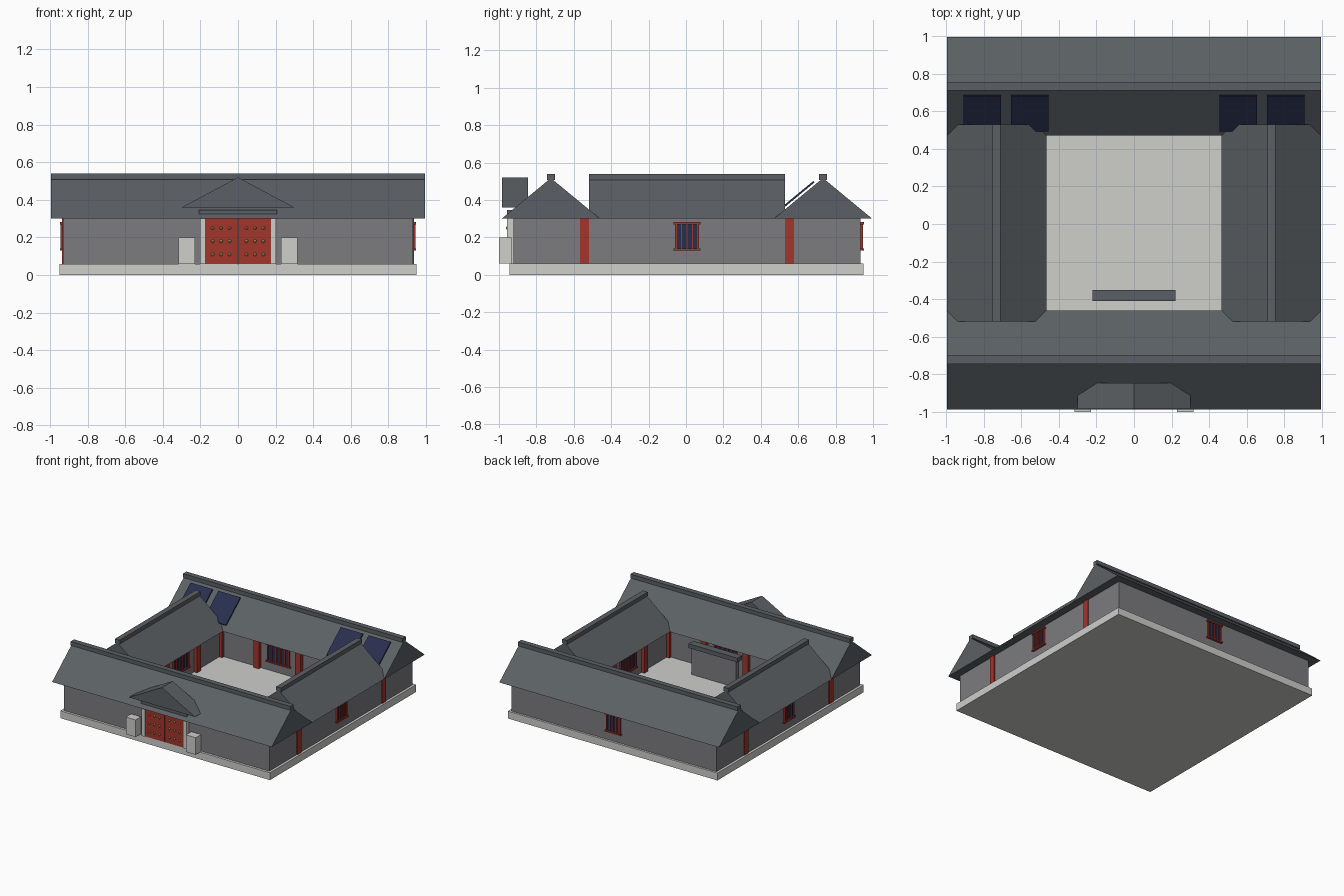
import bpy, bmesh, math
from mathutils import Matrix

if "Cube" in bpy.data.objects:
    bpy.data.objects.remove(bpy.data.objects["Cube"])

YC = 0.005  # centre line of the courtyard plan


def material(name, rgb):
    m = bpy.data.materials.new(name)
    m.diffuse_color = (*rgb, 1)
    m.use_nodes = True
    m.node_tree.nodes["Principled BSDF"].inputs["Base Color"].default_value = m.diffuse_color
    return m


ROOF = material("slate_roof", (0.105, 0.118, 0.128))
WALL = material("grey_brick", (0.20, 0.197, 0.21))
STONE = material("pale_stone", (0.62, 0.62, 0.60))
RED = material("red_lacquer", (0.36, 0.035, 0.025))
NAVY = material("dark_blue_glass", (0.022, 0.028, 0.075))
GOLD = material("brass", (0.50, 0.38, 0.12))


def make(name, bm, mat):
    bmesh.ops.recalc_face_normals(bm, faces=bm.faces)
    me = bpy.data.meshes.new(name)
    bm.to_mesh(me)
    bm.free()
    me.materials.append(mat)
    ob = bpy.data.objects.new(name, me)
    bpy.context.collection.objects.link(ob)
    return ob


def box(name, x, y, z, mat):
    """Box from (min, max) pairs."""
    bm = bmesh.new()
    bmesh.ops.create_cube(bm, size=1)
    for v in bm.verts:
        v.co = [lo + (c + 0.5) * (hi - lo) for c, (lo, hi) in zip(v.co, (x, y, z))]
    return make(name, bm, mat)


def prism(name, centre, half, z0, z1, ends, along_x, mat):
    """Gabled prism with its ridge along x or y."""
    bm = bmesh.new()
    rings = []
    for e in ends:
        pts = [(centre - half, z0), (centre + half, z0), (centre, z1)]
        rings.append([bm.verts.new((e, p, z) if along_x else (p, e, z)) for p, z in pts])
    a, b = rings
    bm.faces.new(a)
    bm.faces.new(b)
    for i in range(3):
        j = (i + 1) % 3
        bm.faces.new((a[i], a[j], b[j], b[i]))
    return make(name, bm, mat)


def window(name, x, y, angle, width):
    """Latticed window on a wall; angle 0 faces -y."""
    w = width / 2
    parts = [box(name + "_pane", (-w + .01, w - .01), (-.006, .01), (.135, .275), NAVY)]
    for z in (.13, .27):
        parts.append(box(name + "_rail", (-w, w), (-.018, .01), (z, z + .011), RED))
    n = 5 if width < .2 else 6
    for i in range(n):
        c = (-w + .014) + i * (width - .028) / (n - 1)
        t = .005 if i in (0, n - 1) else .0035
        parts.append(box(name + "_bar", (c - t, c + t), (-.014, .01), (.13, .28), RED))
    for p in parts:
        p.data.transform(Matrix.Translation((x, y, 0)) @ Matrix.Rotation(angle, 4, 'Z'))


def post(x, y):
    box("post", (x - .025, x + .025), (y - .025, y + .025), (.06, .30), RED)


# Stone platform and courtyard floor
box("platform", (-.95, .95), (YC - .948, YC + .945), (0, .06), STONE)

# Front and back halls
for s, label in ((-1, "front"), (1, "back")):
    ys = sorted((YC + s * .928, YC + s * .527))
    box(label + "_hall_wall", (-.93, .93), ys, (.06, .302), WALL)
    c = YC + s * .7275
    prism(label + "_hall_roof", c, .263, .30, .517, (-.995, .995), True, ROOF)
    box(label + "_hall_ridge", (-.995, .995), (c - .022, c + .022), (.508, .54), ROOF)
    # courtyard side window and posts
    window(label + "_court_window", 0, YC + s * .527, 0 if s > 0 else math.pi, .22)
    for x in (-.19, .19):
        post(x, YC + s * .525)

# Side halls
for s, label in ((-1, "left"), (1, "right")):
    xs = sorted((s * .93, s * .527))
    box(label + "_hall_wall", xs, (YC - .53, YC + .53), (.06, .302), WALL)
    c = s * .731
    prism(label + "_hall_roof", c, .265, .30, .517, (YC - .523, YC + .523), False, ROOF)
    box(label + "_hall_ridge", (c - .022, c + .022), (YC - .523, YC + .523), (.508, .54), ROOF)
    window(label + "_outer_window", s * .93, YC, s * math.pi / 2, .145)
    window(label + "_court_window", s * .527, YC, -s * math.pi / 2, .22)
    for t in (-1, 1):
        post(s * .912, YC + t * .548)
        post(s * .525, YC + t * .53)
        post(s * .525, YC + t * .205)

# Window in the rear wall
window("rear_window", 0, YC + .928, math.pi, .145)

# Gate: doors, jambs, lintel, gable and guard stones
prism("gate_gable", 0, .30, .36, .52, (-.985, -.845), False, ROOF)
box("gate_lintel", (-.207, .207), (-.957, -.90), (.30, .346), ROOF)
for s in (-1, 1):
    box("gate_door", sorted((s * .0015, s * .175)), (-.95, -.91), (.06, .305), RED)
    box("gate_jamb", sorted((s * .175, s * .203)), (-.957, -.91), (.06, .305), STONE)
    box("guard_stone", sorted((s * .228, s * .317)), (-1, -.932), (.06, .20), STONE)
    for x in (.045, .09, .135):
        for z in (.11, .18, .25):
            bm = bmesh.new()
            bmesh.ops.create_uvsphere(bm, u_segments=8, v_segments=6, radius=.009)
            bmesh.ops.translate(bm, verts=bm.verts, vec=(s * x, -.954, z))
            make("door_stud", bm, GOLD)

# Screen wall inside the gate
box("screen_wall", (-.20, .20), (-.40, -.36), (.06, .28), WALL)
box("screen_cap", (-.222, .222), (-.41, -.35), (.275, .31), ROOF)

# Tilted panels on the back roof, parallel to its slope
slope = math.atan2(.217, .263)
for x in (-.807, -.555, .555, .807):
    p = box("roof_panel", (-.10, .10), (-.122, .122), (-.005, .005), NAVY)
    p.data.transform(Matrix.Translation((x, .59, .42)) @ Matrix.Rotation(slope, 4, 'X'))
